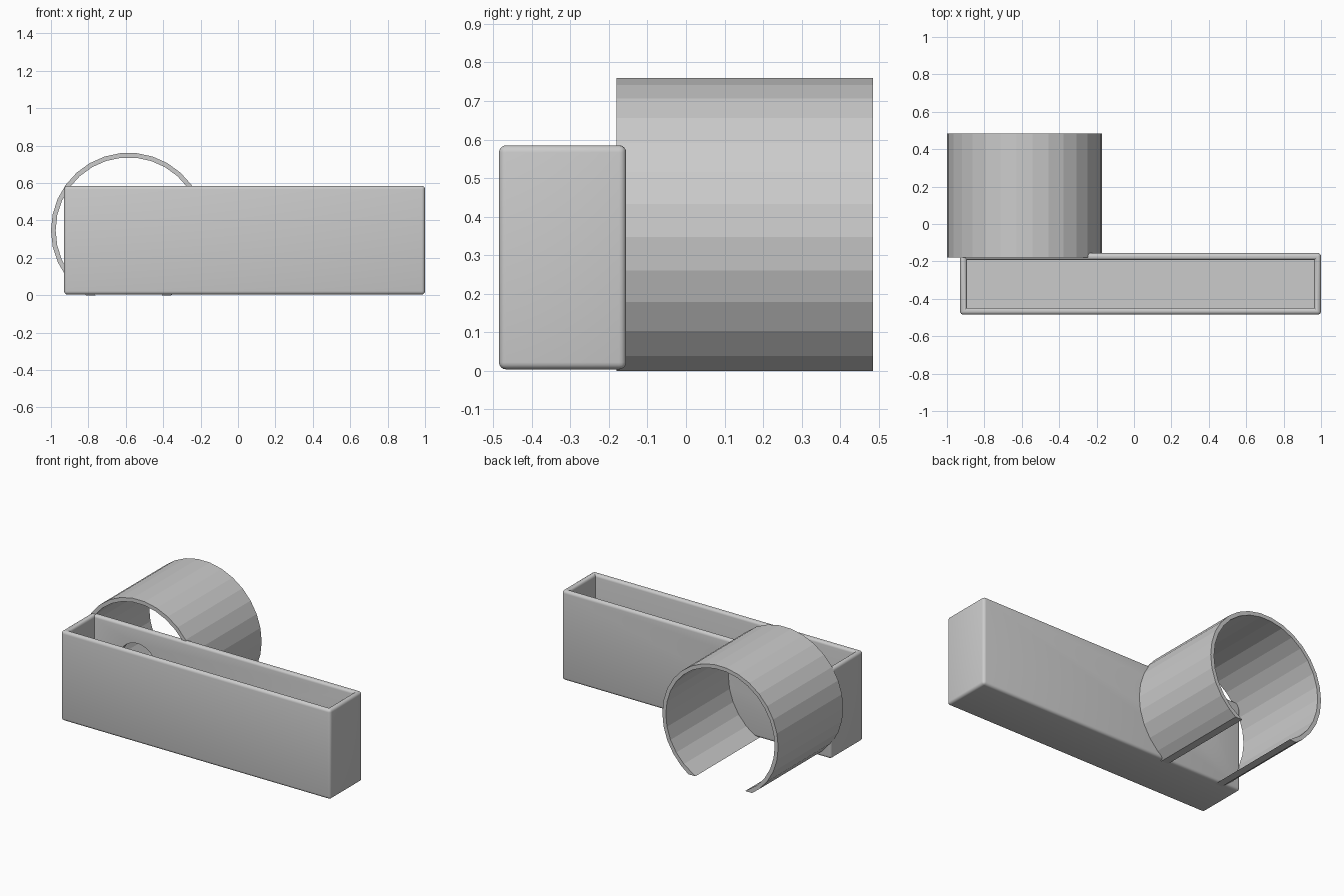
import bpy, bmesh
from math import sin, cos, asin, radians, degrees, pi

if "Cube" in bpy.data.objects:
    bpy.data.objects.remove(bpy.data.objects["Cube"])

# --- Open tray: block hollowed from the top, rounded outer edges and rim ---
X0, X1, Y0, Y1, Z0, Z1 = -0.93, 1.0, -0.485, -0.155, 0.004, 0.585
WALL, ROUND = 0.052, 0.024

bm = bmesh.new()
bmesh.ops.create_cube(bm, size=1)
for v in bm.verts:
    v.co.x = X1 if v.co.x > 0 else X0
    v.co.y = Y1 if v.co.y > 0 else Y0
    v.co.z = Z1 if v.co.z > 0 else Z0
bm.normal_update()
top = max(bm.faces, key=lambda f: f.calc_center_median().z)
bmesh.ops.inset_region(bm, faces=[top], thickness=WALL)
round_edges = list(bm.edges)
# leave the diagonal corner edges of the rim out of the rounding
round_edges = [e for e in round_edges
               if sum(abs(c) > 1e-4 for c in (e.verts[0].co - e.verts[1].co)) == 1]
res = bmesh.ops.extrude_discrete_faces(bm, faces=[top])
for v in res["faces"][0].verts:
    v.co.z = Z0 + WALL
bmesh.ops.bevel(bm, geom=[e for e in round_edges if e.is_valid], offset=ROUND,
                segments=4, profile=0.5, affect='EDGES', clamp_overlap=True)
bmesh.ops.recalc_face_normals(bm, faces=bm.faces[:])
me = bpy.data.meshes.new("tray")
bm.to_mesh(me)
bm.free()
tray = bpy.data.objects.new("tray", me)
bpy.context.collection.objects.link(tray)

# --- Round hole through the tray's back wall, concentric with the clip ---
CX, CZ = -0.585, 0.347
bpy.ops.mesh.primitive_cylinder_add(vertices=30, radius=0.135, depth=0.2,
                                    location=(CX, -0.18, CZ), rotation=(pi / 2, 0, 0))
cutter = bpy.context.object
cutter.name = "hole_cutter"
cutter.hide_render = True
mod = tray.modifiers.new("hole", 'BOOLEAN')
mod.operation, mod.solver, mod.object = 'DIFFERENCE', 'EXACT', cutter
bpy.context.view_layer.objects.active = tray
bpy.ops.object.modifier_apply(modifier=mod.name)
bpy.data.objects.remove(cutter)
bpy.ops.object.select_all(action='DESELECT')
tray.select_set(True)
bpy.ops.object.shade_smooth_by_angle(angle=radians(35))

# --- Clip: faceted open ring with ends cut flat on the ground ---
R_OUT, R_IN = 0.415, 0.39
YA, YB = -0.18, 0.485


def arc(r):
    end = degrees(asin(CZ / r))
    angles = [-end] + list(range(-48, 229, 12)) + [180 + end]
    return [(CX + r * cos(radians(a)), CZ + r * sin(radians(a))) for a in angles]


bm = bmesh.new()
loops = []
for (xo, zo), (xi, zi) in zip(arc(R_OUT), arc(R_IN)):
    loops.append([bm.verts.new(p) for p in
                  ((xo, YA, zo), (xo, YB, zo), (xi, YB, zi), (xi, YA, zi))])
for a, b in zip(loops, loops[1:]):
    for i in range(4):
        j = (i + 1) % 4
        bm.faces.new((a[i], a[j], b[j], b[i]))
bm.faces.new(loops[0])
bm.faces.new(loops[-1])
bmesh.ops.recalc_face_normals(bm, faces=bm.faces[:])
me = bpy.data.meshes.new("clip_ring")
bm.to_mesh(me)
bm.free()
bpy.context.collection.objects.link(bpy.data.objects.new("clip_ring", me))
